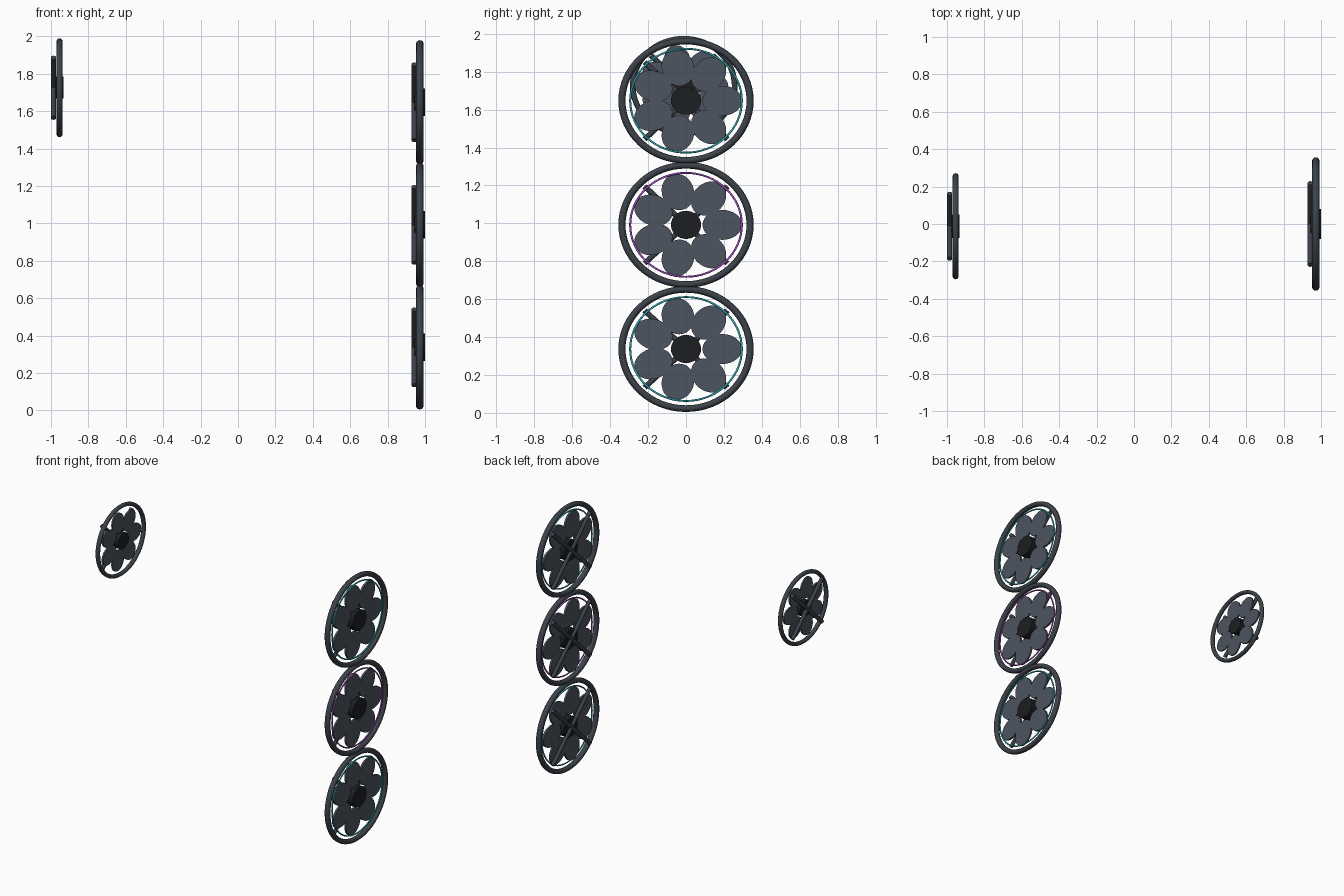
import bpy, bmesh, math
from mathutils import Matrix, Vector

if "Cube" in bpy.data.objects:
    bpy.data.objects.remove(bpy.data.objects["Cube"])

STRETCH = 1.075   # fans are slightly wider (y) than tall (z)


def material(name, rgb):
    m = bpy.data.materials.new(name)
    m.diffuse_color = (*rgb, 1)
    m.use_nodes = True
    m.node_tree.nodes["Principled BSDF"].inputs["Base Color"].default_value = m.diffuse_color
    return m


FRAME = material("frame_dark", (0.045, 0.055, 0.068))
BLADE = material("blade_grey", (0.075, 0.09, 0.115))
HUB = material("hub_black", (0.012, 0.013, 0.016))
TEAL = material("light_teal", (0.03, 0.45, 0.5))
PURPLE = material("light_purple", (0.4, 0.08, 0.6))


def finish(obj, name, mat, centre):
    """Name the part, place it and stretch it sideways."""
    obj.name = name
    obj.data.materials.append(mat)
    obj.data.transform(Matrix.Translation(centre) @ Matrix.Diagonal((1, STRETCH, 1, 1)))
    bpy.ops.object.select_all(action='DESELECT')
    obj.select_set(True)
    bpy.context.view_layer.objects.active = obj
    bpy.ops.object.shade_smooth_by_angle(angle=math.radians(40))


def mesh_object(bm):
    me = bpy.data.meshes.new("part")
    bmesh.ops.recalc_face_normals(bm, faces=bm.faces)
    bm.to_mesh(me)
    bm.free()
    obj = bpy.data.objects.new("part", me)
    bpy.context.collection.objects.link(obj)
    return obj


def ring(name, major, minor, x_scale, mat, centre):
    bpy.ops.mesh.primitive_torus_add(major_radius=major, minor_radius=minor,
                                     major_segments=64, minor_segments=12)
    obj = bpy.context.object
    obj.data.transform(Matrix.Rotation(math.pi / 2, 4, 'Y'))
    obj.data.transform(Matrix.Diagonal((x_scale, 1, 1, 1)))
    finish(obj, name, mat, centre)


def rod(name, radius, length, x, angle, mat, centre, segments=16):
    """Cylinder along x (angle None) or across the fan at an angle."""
    bm = bmesh.new()
    rot = Matrix.Rotation(math.pi / 2, 4, 'Y') if angle is None else Matrix.Rotation(angle, 4, 'X')
    bmesh.ops.create_cone(bm, cap_ends=True, segments=segments, radius1=radius, radius2=radius,
                          depth=length, matrix=Matrix.Translation((x, 0, 0)) @ rot)
    finish(mesh_object(bm), name, mat, centre)


def blades(name, s, mat, centre, count=7):
    """Seven flat oval petals around the hub."""
    bm = bmesh.new()
    for i in range(count):
        oval = Matrix.Rotation(math.tau * i / count, 4, 'X') \
            @ Matrix.Translation((-0.002 * s, 0.178 * s, 0)) \
            @ Matrix.Diagonal((1, 0.097 * s, 0.079 * s, 1)) @ Matrix.Rotation(math.pi / 2, 4, 'Y')
        bmesh.ops.create_cone(bm, cap_ends=True, segments=32, radius1=1, radius2=1,
                              depth=0.014 * s, matrix=oval)
    finish(mesh_object(bm), name, mat, centre)


def fan(prefix, centre, s, strut_x, light=None):
    c = Vector(centre)
    ring(prefix + "_frame_ring", 0.3145 * s, 0.0175 * s, 1.14, FRAME, c)
    if light:
        ring(prefix + "_light_ring", 0.274 * s, 0.005, 1, light, c + Vector((0.006, 0, 0)))
    blades(prefix + "_blades", s, BLADE, c)
    rod(prefix + "_hub", 0.074 * s, 0.056 * s, 0, None, HUB, c, 40)
    for tag, a in (("a", math.pi / 4), ("b", -math.pi / 4)):
        rod(f"{prefix}_strut_{tag}", 0.014, 0.575 * s, strut_x, a, FRAME, c)


# three intake fans in a column
for n, (z, light) in enumerate(((0.337, TEAL), (0.992, PURPLE), (1.647, TEAL)), 1):
    fan(f"intake_fan_{n}", (0.972, 0, z), 1.0, -0.03, light)

# single smaller exhaust fan
fan("exhaust_fan", (-0.954, -0.012, 1.725), 0.795, -0.032)
